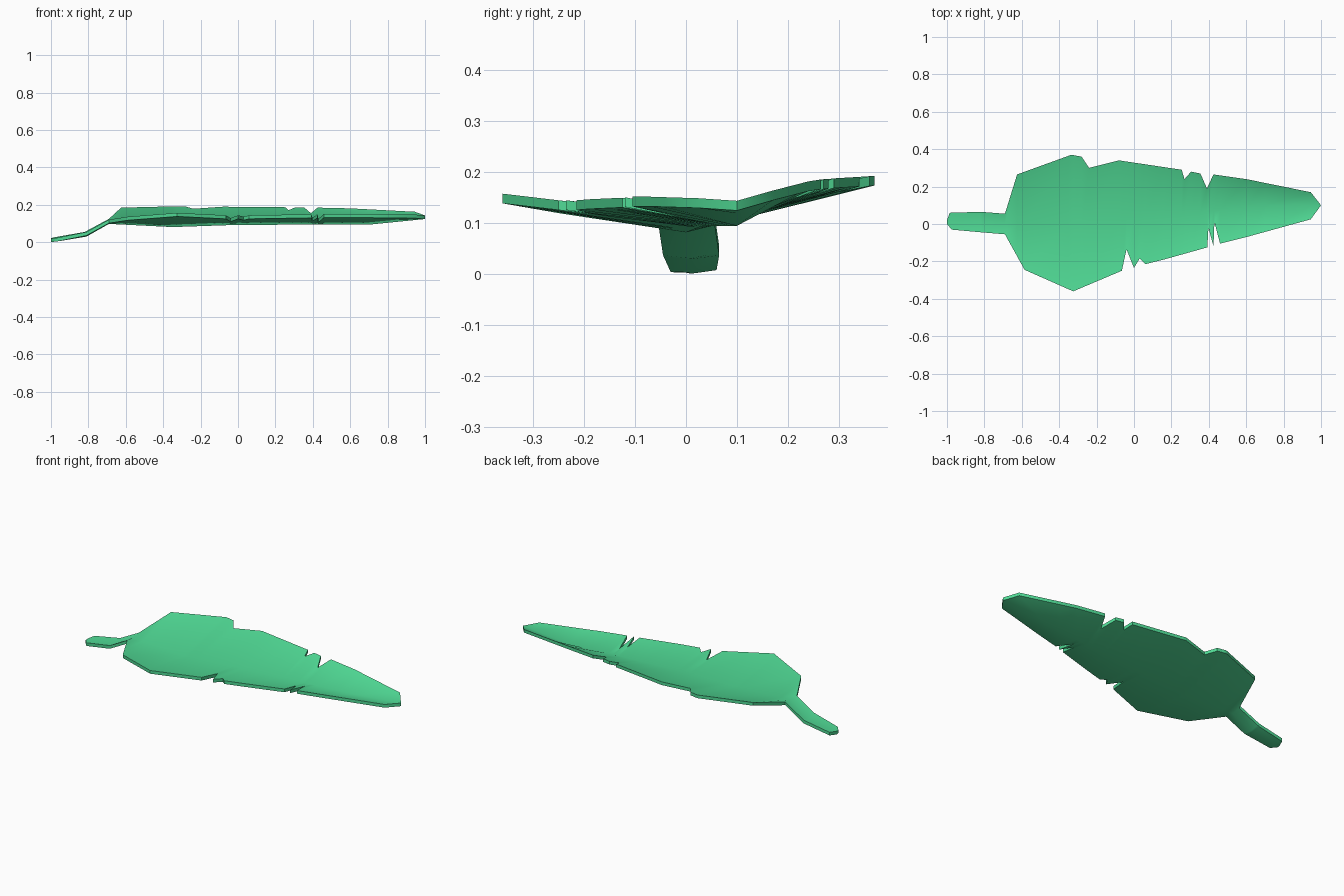
import bpy, bmesh

if "Cube" in bpy.data.objects:
    bpy.data.objects.remove(bpy.data.objects["Cube"])

THICK = 0.019

# Top-surface profiles (x, y, z): stem first, then blade to the tip
midrib = [(-1, .01, .024), (-.81, .01, .054), (-.69, 0, .122), (-.35, 0, .105),
          (0, .03, .117), (.43, .07, .118), (.7, .1, .118), (1, .1, .148)]
front_edge = [(-1, 0, .026), (-.975, -.03, .027), (-.81, -.045, .06), (-.69, -.055, .126),
              (-.585, -.245, .142), (-.325, -.36, .162), (-.065, -.25, .149),
              (-.04, -.135, .134), (0, -.235, .149), (.03, -.185, .142),
              (.06, -.215, .149), (.16, -.19, .151), (.392, -.125, .154),
              (.398, -.02, .136), (.425, -.12, .155), (.43, .01, .13),
              (.46, -.105, .156), (.6, -.07, .156), (.945, .025, .153), (1, .1, .148)]
back_edge = [(-1, .02, .026), (-.985, .06, .031), (-.82, .065, .06), (-.69, .055, .13),
             (-.625, .265, .19), (-.335, .37, .197), (-.28, .36, .196),
             (-.24, .3, .184), (-.08, .34, .195), (.255, .29, .192),
             (.27, .24, .176), (.305, .28, .191), (.355, .27, .19),
             (.39, .19, .16), (.425, .265, .19), (.6, .24, .186),
             (.945, .17, .168), (1, .1, .148)]


def sample(profile, x):
    for a, b in zip(profile, profile[1:]):
        if x <= b[0]:
            t = (x - a[0]) / (b[0] - a[0])
            return (x, a[1] + t * (b[1] - a[1]), a[2] + t * (b[2] - a[2]))
    return profile[-1]


# Leaf: loft front edge, midrib and back edge at every station
bm = bmesh.new()
stations = sorted({p[0] for p in midrib + front_edge + back_edge})
rows = [[bm.verts.new(sample(p, x)) for p in (front_edge, midrib, back_edge)]
        for x in stations]
for a, b in zip(rows, rows[1:]):
    for i in range(2):
        bm.faces.new((a[i], b[i], b[i + 1], a[i + 1]))
bmesh.ops.remove_doubles(bm, verts=bm.verts[:], dist=0.0005)

# Thickness: keep the top and drop a copy below it
under = bmesh.ops.extrude_face_region(bm, geom=bm.faces[:], use_keep_orig=True)
low = [g for g in under["geom"] if isinstance(g, bmesh.types.BMVert)]
bmesh.ops.translate(bm, verts=low, vec=(0, 0, -THICK))
bmesh.ops.recalc_face_normals(bm, faces=bm.faces[:])
shift = min(v.co.z for v in bm.verts)
bmesh.ops.translate(bm, verts=bm.verts[:], vec=(0, 0, -shift))

mesh = bpy.data.meshes.new("leaf")
bm.to_mesh(mesh)
bm.free()
leaf = bpy.data.objects.new("leaf", mesh)
bpy.context.collection.objects.link(leaf)

green = bpy.data.materials.new("leaf_green")
green.diffuse_color = (0.08, 0.7, 0.3, 1)
green.use_nodes = True
green.node_tree.nodes["Principled BSDF"].inputs["Base Color"].default_value = green.diffuse_color
mesh.materials.append(green)

bpy.context.view_layer.objects.active = leaf
leaf.select_set(True)
bpy.ops.object.shade_smooth_by_angle(angle=0.8)
